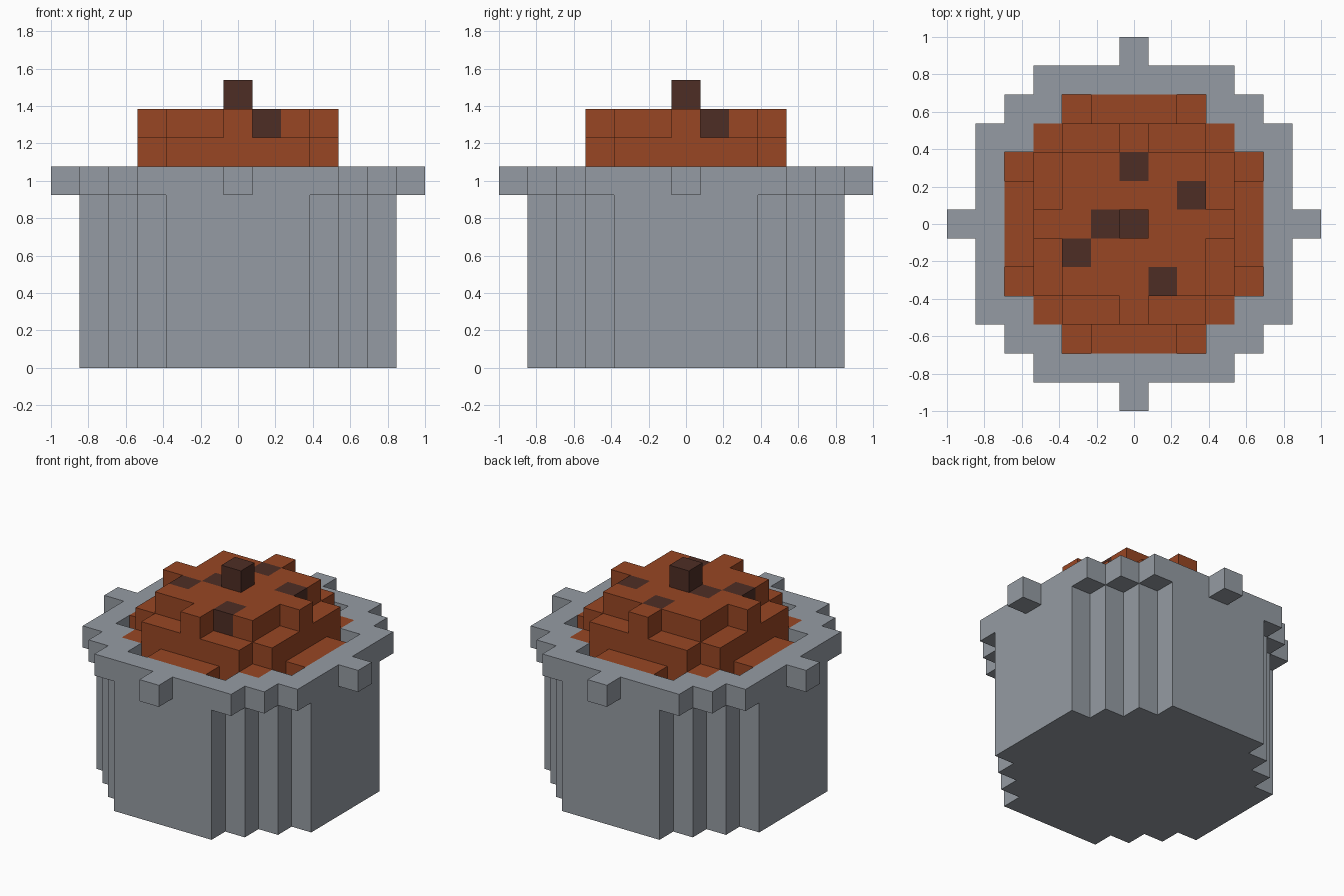
import bpy, bmesh, math

cube = bpy.data.objects.get("Cube")
if cube:
    bpy.data.objects.remove(cube, do_unlink=True)

U = 2 / 13  # block size


def material(name, rgb):
    m = bpy.data.materials.new(name)
    m.use_nodes = True
    m.diffuse_color = (*rgb, 1)
    m.node_tree.nodes["Principled BSDF"].inputs["Base Color"].default_value = (*rgb, 1)
    return m


GREY = material("pot grey", (0.300, 0.330, 0.366))
ORANGE = material("stew orange", (0.314, 0.061, 0.017))
BROWN = material("chunk brown", (0.076, 0.027, 0.018))


def slab(name, cells, z0, z1, mat):
    """Flat-sided slab covering a set of grid cells, from z0 to z1 in blocks."""
    bm = bmesh.new()

    def face(points):
        bm.faces.new([bm.verts.new((x * U, y * U, z * U)) for x, y, z in points])

    for i, j in cells:
        ring = [(i - .5, j - .5), (i + .5, j - .5), (i + .5, j + .5), (i - .5, j + .5)]
        face([(x, y, z1) for x, y in ring])
        face([(x, y, z0) for x, y in reversed(ring)])
        # side walls only where there is no neighbouring cell
        for n, (di, dj) in enumerate([(0, -1), (1, 0), (0, 1), (-1, 0)]):
            if (i + di, j + dj) not in cells:
                a, b = ring[n], ring[(n + 1) % 4]
                face([(*a, z0), (*b, z0), (*b, z1), (*a, z1)])
    bmesh.ops.remove_doubles(bm, verts=bm.verts[:], dist=1e-5)
    bmesh.ops.dissolve_limit(bm, angle_limit=math.radians(1),
                             verts=bm.verts[:], edges=bm.edges[:])
    mesh = bpy.data.meshes.new(name)
    bm.to_mesh(mesh)
    bm.free()
    mesh.materials.append(mat)
    obj = bpy.data.objects.new(name, mesh)
    bpy.context.collection.objects.link(obj)
    return obj


def stepped_disc(half_widths):
    """Cells of a stepped round; half_widths[d] is the reach in x of row |y| = d."""
    return {(i, j) for j in range(1 - len(half_widths), len(half_widths))
            for i in range(-half_widths[abs(j)], half_widths[abs(j)] + 1)}


# Footprints
body = stepped_disc([5, 5, 5, 4, 3, 2])
rim_outline = stepped_disc([5, 5, 5, 5, 4, 3])
opening = stepped_disc([4, 4, 4, 3, 2])
pits = {(sx * a, sy * b) for a, b in ((2, 4), (4, 2)) for sx in (-1, 1) for sy in (-1, 1)}
mound = stepped_disc([3, 3, 3, 2])
bumps = [(0, 3), (0, -3), (3, 0), (-3, 0)]
upper = stepped_disc([2, 2, 2]) | set(bumps)
chunks = [(0, 2), (2, 1), (-1, 0), (-2, -1), (1, -2)]

# Pot
slab("pot_body", body, 0, 6, GREY)
slab("pot_rim", rim_outline - opening, 6, 7, GREY)
for side, (i, j) in zip(("back", "front", "left", "right"),
                        ((0, 6), (0, -6), (6, 0), (-6, 0))):
    slab(side + "_handle", {(i, j)}, 6, 7, GREY)

# Stew: sunken corners, level surface and two mound layers
slab("stew_pit_floor", pits, 6, 6.03, ORANGE)
slab("stew_surface", opening - pits, 6, 7, ORANGE)
slab("stew_lower_mound", mound, 7, 8, ORANGE)
slab("stew_upper_mound", upper - set(chunks), 8, 9, ORANGE)

# Dark chunks set into the mound, and one on top
for n, cell in enumerate(chunks, 1):
    slab(f"chunk_{n}", {cell}, 8, 9, BROWN)
slab("top_chunk", {(0, 0)}, 9, 10, BROWN)
